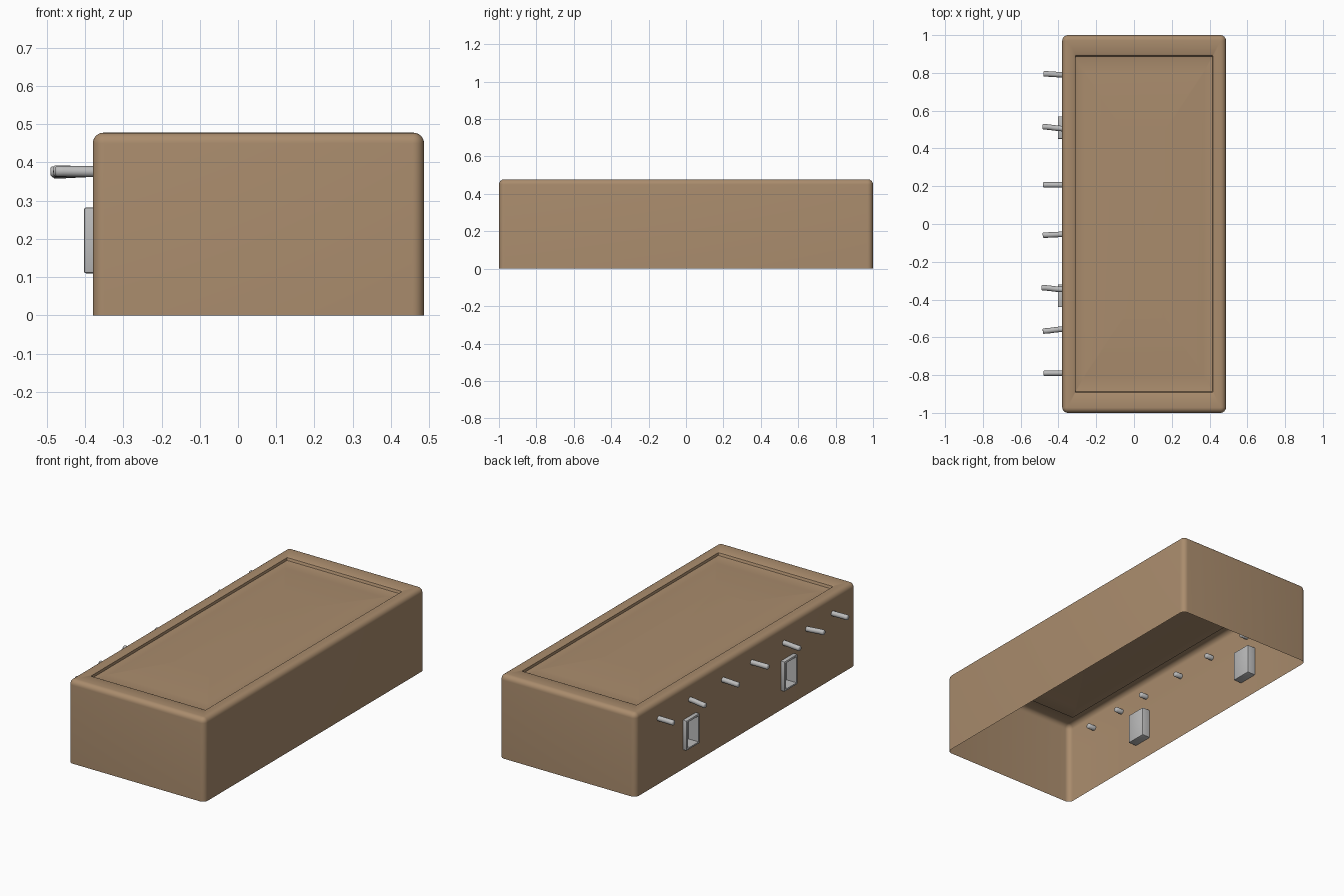
import bpy, bmesh, math
from mathutils import Vector

if "Cube" in bpy.data.objects:
    bpy.data.objects.remove(bpy.data.objects["Cube"])

def material(name, rgb):
    m = bpy.data.materials.new(name)
    m.diffuse_color = (*rgb, 1)
    m.use_nodes = True
    m.node_tree.nodes["Principled BSDF"].inputs["Base Color"].default_value = m.diffuse_color
    return m

TAN = material("tan shell", (0.40, 0.262, 0.152))
GREY = material("light grey", (0.50, 0.50, 0.50))

def finish(bm, name, mat, angle=35):
    me = bpy.data.meshes.new(name)
    bm.to_mesh(me)
    bm.free()
    ob = bpy.data.objects.new(name, me)
    bpy.context.collection.objects.link(ob)
    me.materials.append(mat)
    bpy.ops.object.select_all(action='DESELECT')
    ob.select_set(True)
    bpy.context.view_layer.objects.active = ob
    bpy.ops.object.shade_smooth_by_angle(angle=math.radians(angle))
    return ob

X0, X1, WALL_TOP, FILLET = -0.38, 0.487, 0.478, 0.028
POCKETS = (0.51, -0.38)          # y centres
PZ0, PZ1, PW = 0.11, 0.282, 0.06  # pocket height range, half width

# --- open-bottomed shell, made of stacked rounded rectangles ---
def ring(bm, dx, dy, z, seg=6):
    r = max(0.03 - min(dx, dy), 0.004)
    x0, x1, y0, y1 = X0 + dx, X1 - dx, -1 + dy, 1 - dy
    out = []
    for i, (cx, cy) in enumerate(((x1 - r, y1 - r), (x0 + r, y1 - r), (x0 + r, y0 + r), (x1 - r, y0 + r))):
        for k in range(seg + 1):
            a = math.pi / 2 * (i + k / seg)
            out.append(bm.verts.new((cx + r * math.cos(a), cy + r * math.sin(a), z)))
    return out

levels = [(0, 0, 0), (0, 0, WALL_TOP - FILLET)]
for k in range(1, 7):
    a = math.pi / 2 * k / 6
    d = FILLET * (1 - math.cos(a))
    levels.append((d, d, WALL_TOP - FILLET * (1 - math.sin(a))))
# rim, step down, gently crowned panel
levels += [(0.064, 0.10, 0.477), (0.069, 0.108, 0.473), (0.071, 0.113, 0.459), (0.075, 0.12, 0.457),
           (0.12, 0.20, 0.461), (0.20, 0.32, 0.466), (0.32, 0.50, 0.469)]
bm = bmesh.new()
rings = [ring(bm, *l) for l in levels]
for a, b in zip(rings, rings[1:]):
    n = len(a)
    for i in range(n):
        j = (i + 1) % n
        bm.faces.new((a[i], a[j], b[j], b[i]))
bm.faces.new(rings[-1])

# openings for the pockets in the left wall
def wall_faces():
    return [f for f in bm.faces if f.normal.x < -0.999 and f.calc_center_median().x < X0 + 0.0005]
bm.normal_update()
cuts = [((0, 0, z), (0, 0, 1)) for z in (PZ0 + 0.006, PZ1 - 0.006)]
cuts += [((0, y + s * (PW - 0.006), 0), (0, 1, 0)) for y in POCKETS for s in (-1, 1)]
for co, no in cuts:
    fs = wall_faces()
    geom = fs + list({e for f in fs for e in f.edges}) + list({v for f in fs for v in f.verts})
    bmesh.ops.bisect_plane(bm, geom=geom, plane_co=co, plane_no=no, dist=1e-5)
    bm.normal_update()
holes = []
for f in wall_faces():
    c = f.calc_center_median()
    if PZ0 < c.z < PZ1 and any(abs(c.y - y) < PW * 0.8 for y in POCKETS):
        holes.append(f)
bmesh.ops.delete(bm, geom=holes, context='FACES')
finish(bm, "shell", TAN)

# --- recessed pockets, open to the left ---
def pocket(yc, name):
    bm = bmesh.new()
    bmesh.ops.create_cube(bm, size=1)
    xa, xb = -0.403, -0.33
    for v in bm.verts:
        v.co = Vector(((xa + xb) / 2 + v.co.x * (xb - xa), yc + v.co.y * 2 * PW,
                       (PZ0 + PZ1) / 2 + v.co.z * (PZ1 - PZ0)))
    bmesh.ops.bevel(bm, geom=list(bm.edges), offset=0.005, segments=2, affect='EDGES', profile=0.5)
    bm.normal_update()
    mouth = max((f for f in bm.faces if f.normal.x < -0.99), key=lambda f: f.calc_area())
    bmesh.ops.inset_region(bm, faces=[mouth], thickness=0.009)
    new = bmesh.ops.extrude_discrete_faces(bm, faces=[mouth])['faces'][0]
    for v in new.verts:
        v.co.x = -0.34
    finish(bm, name, GREY)

for i, y in enumerate(POCKETS):
    pocket(y, f"pocket_{i + 1}")

# --- slightly bent pegs through the wall ---
def peg(name, path, r=0.0145, seg=14):
    bm = bmesh.new()
    loops = []
    n = len(path)
    for i in range(n):
        p = Vector(path[i])
        t = (Vector(path[min(i + 1, n - 1)]) - Vector(path[max(i - 1, 0)])).normalized()
        u = t.cross(Vector((0, 0, 1))).normalized()
        w = u.cross(t)
        scales = ((0.0, 0.75), (0.004, 1.0)) if i == 0 else ((-0.004, 1.0), (0.0, 0.75)) if i == n - 1 else ((0, 1.0),)
        for off, s in scales:
            loops.append([bm.verts.new(p + t * off + r * s * (u * math.cos(2 * math.pi * k / seg)
                          + w * math.sin(2 * math.pi * k / seg))) for k in range(seg)])
    for a, b in zip(loops, loops[1:]):
        for k in range(seg):
            m = (k + 1) % seg
            bm.faces.new((a[k], a[m], b[m], b[k]))
    bm.faces.new(loops[0])
    bm.faces.new(loops[-1])
    bmesh.ops.recalc_face_normals(bm, faces=bm.faces)
    finish(bm, name, GREY, 50)

# y at wall, y shift at tip, z shift at tip, tip x
PEGS = ((0.79, 0.005, 0.002, -0.48), (0.505, 0.010, -0.004, -0.485), (0.207, 0.0, -0.004, -0.482),
        (-0.055, -0.004, -0.002, -0.483), (-0.347, 0.010, 0.0, -0.49), (-0.557, -0.010, 0.002, -0.483),
        (-0.79, 0.0, 0.001, -0.478))
for i, (y, dy, dz, tip) in enumerate(PEGS):
    z = 0.376
    path = [(-0.335, y, z)]
    for k in range(6):
        s = k / 5
        e = s * s * (3 - 2 * s)
        path.append((-0.375 + (tip + 0.375) * s, y + dy * e, z + dz * e))
    peg(f"peg_{i + 1}", path)
